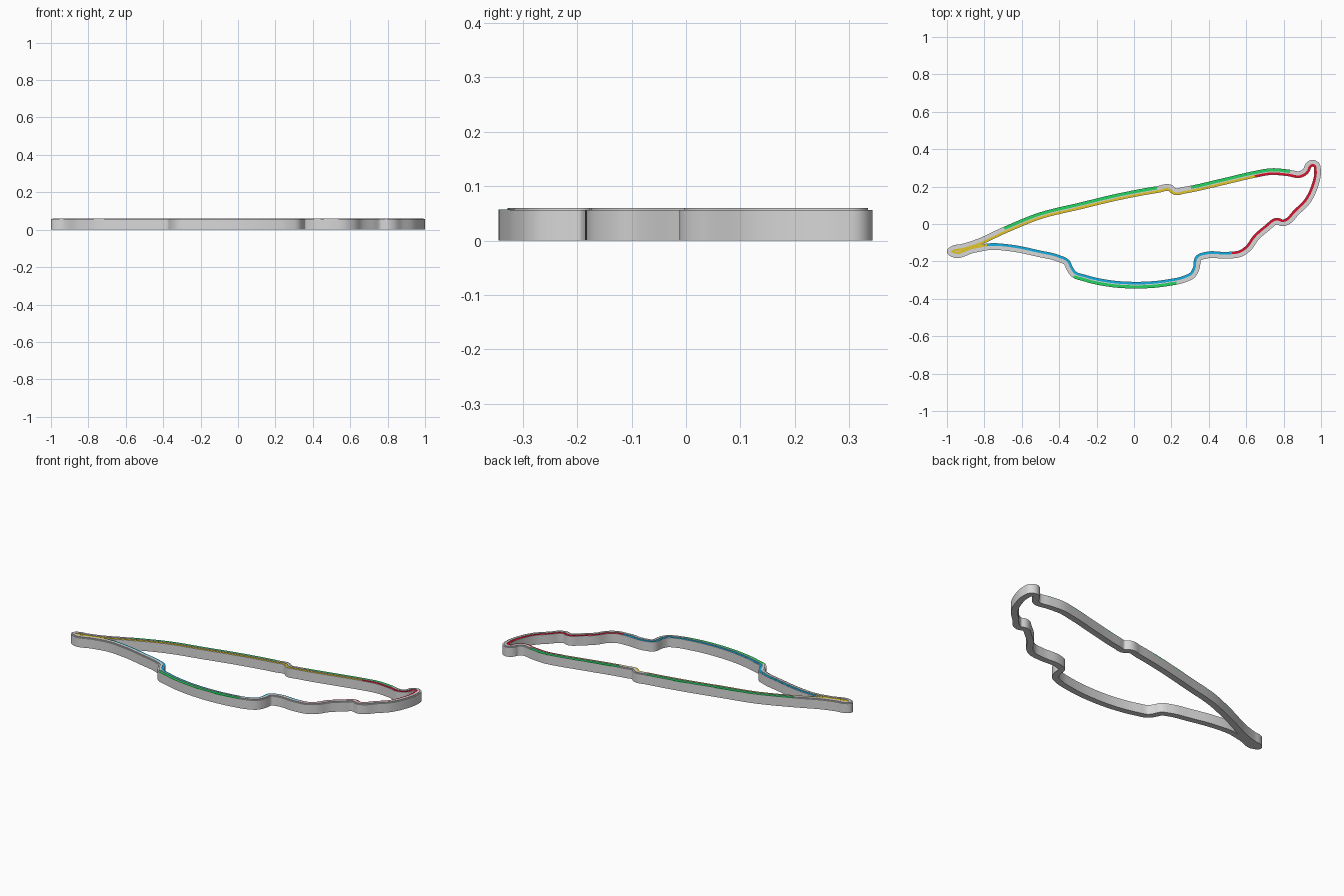
import bpy, bmesh, math
from mathutils import Vector
from mathutils.geometry import interpolate_bezier

if "Cube" in bpy.data.objects:
    bpy.data.objects.remove(bpy.data.objects["Cube"])

# Control points of the closed circuit, clockwise from the left hairpin
POINTS = [
    (-0.982, -0.148), (-0.970, -0.136), (-0.92, -0.125), (-0.853, -0.105),
    (-0.69, -0.032),
    (-0.505, 0.043), (-0.29, 0.096), (-0.08, 0.146), (0.125, 0.184),
    (0.192, 0.193), (0.218, 0.174), (0.27, 0.181), (0.484, 0.228),
    (0.644, 0.265), (0.735, 0.28), (0.82, 0.274), (0.895, 0.267),
    (0.92, 0.285), (0.935, 0.315), (0.955, 0.325), (0.975, 0.315),
    (0.981, 0.285), (0.965, 0.2), (0.925, 0.12), (0.865, 0.06),
    (0.82, 0.014), (0.797, 0.006), (0.765, 0.015), (0.71, -0.022),
    (0.65, -0.075), (0.61, -0.13), (0.57, -0.157), (0.5, -0.167),
    (0.385, -0.167), (0.345, -0.182), (0.333, -0.235), (0.315, -0.27),
    (0.27, -0.294), (0.18, -0.314), (0.0, -0.327), (-0.13, -0.318),
    (-0.26, -0.29), (-0.325, -0.265), (-0.345, -0.235), (-0.36, -0.205),
    (-0.4, -0.185), (-0.51, -0.158), (-0.66, -0.128), (-0.77, -0.121),
    (-0.86, -0.137), (-0.968, -0.159),
]
TRACK_HALF = 0.018
BASE_TOP, LINE_TOP, RIB_TOP = 0.056, 0.0568, 0.06


def material(name, rgb):
    m = bpy.data.materials.new(name)
    m.diffuse_color = (*rgb, 1)
    m.use_nodes = True
    m.node_tree.nodes["Principled BSDF"].inputs["Base Color"].default_value = m.diffuse_color
    return m


grey = material("light grey", (0.68, 0.68, 0.68))
yellow = material("golden yellow", (0.76, 0.56, 0.02))
blue = material("sky blue", (0.005, 0.42, 0.76))
red = material("crimson red", (0.72, 0.005, 0.025))
green = material("green", (0.02, 0.66, 0.12))


def smooth_loop(points, steps=6):
    """Smooth closed curve through the points, without overshoot."""
    p = [Vector((x, y, 0)) for x, y in points]
    n = len(p)
    tangents = []
    for i in range(n):
        a, b = p[i] - p[i - 1], p[(i + 1) % n] - p[i]
        tangents.append((a.normalized() * b.length
                         + b.normalized() * a.length).normalized())
    out = []
    for i in range(n):
        j = (i + 1) % n
        h = (p[j] - p[i]).length / 3
        out += interpolate_bezier(p[i], p[i] + tangents[i] * h,
                                  p[j] - tangents[j] * h, p[j], steps + 1)[:-1]
    return out


path = smooth_loop(POINTS)
COUNT = len(path)


def outward(i):
    d = (path[(i + 1) % COUNT] - path[i - 1]).normalized()
    return Vector((-d.y, d.x, 0))


def nearest(x, y):
    return min(range(COUNT), key=lambda i: (path[i] - Vector((x, y, 0))).length)


def ribbon(name, mat, inner, outer, z0, z1, start=None, end=None):
    """Sweep a rectangular section along all or part of the circuit."""
    closed = start is None
    ids = list(range(COUNT)) if closed else [
        (start + k) % COUNT for k in range((end - start) % COUNT + 1)]
    bm = bmesh.new()
    rings = []
    for i in ids:
        n = outward(i)
        o, q = path[i] + n * outer, path[i] + n * inner
        rings.append([bm.verts.new((v.x, v.y, z))
                      for v, z in ((o, z0), (o, z1), (q, z1), (q, z0))])
    for k in range(len(rings) - (0 if closed else 1)):
        a, b = rings[k], rings[(k + 1) % len(rings)]
        for s in range(4):
            t = (s + 1) % 4
            bm.faces.new((a[s], a[t], b[t], b[s]))
    if not closed:
        bm.faces.new(rings[0])
        bm.faces.new(rings[-1][::-1])
    bmesh.ops.recalc_face_normals(bm, faces=bm.faces[:])
    mesh = bpy.data.meshes.new(name)
    bm.to_mesh(mesh)
    bm.free()
    mesh.materials.append(mat)
    ob = bpy.data.objects.new(name, mesh)
    bpy.context.collection.objects.link(ob)
    bpy.ops.object.select_all(action='DESELECT')
    ob.select_set(True)
    bpy.context.view_layer.objects.active = ob
    bpy.ops.object.shade_smooth_by_angle(angle=math.radians(30))
    return ob


# Track body
ribbon("track_base", grey, -TRACK_HALF, TRACK_HALF, 0, BASE_TOP)

# Three sector lines along the inner ledge of the track
to_red = nearest(0.65, 0.265)
to_blue = nearest(0.52, -0.167)
to_yellow = nearest(-0.78, -0.122)
for name, mat, a, b in (("sector_line_yellow", yellow, to_yellow, to_red),
                        ("sector_line_red", red, to_red, to_blue),
                        ("sector_line_blue", blue, to_blue, to_yellow)):
    ribbon(name, mat, -0.016, -0.004, BASE_TOP - 0.004, LINE_TOP, a, b)

# Green zones along the outer ledge, with a wider rib in the gaps between them
zones = [(nearest(*a), nearest(*b)) for a, b in (
    ((-0.68, -0.028), (0.12, 0.183)), ((0.29, 0.185), (0.83, 0.273)),
    ((0.23, -0.305), (-0.31, -0.271)))]
ribbon("centre_rib", grey, -0.004, 0.001, BASE_TOP - 0.004, RIB_TOP)
for k, (a, b) in enumerate(zones):
    ribbon(f"green_zone_{k + 1}", green, 0.001, TRACK_HALF,
           BASE_TOP - 0.004, LINE_TOP, a, b)
    ribbon(f"outer_rib_{k + 1}", grey, 0.0, 0.01, BASE_TOP - 0.004, RIB_TOP,
           b, zones[(k + 1) % 3][0])
